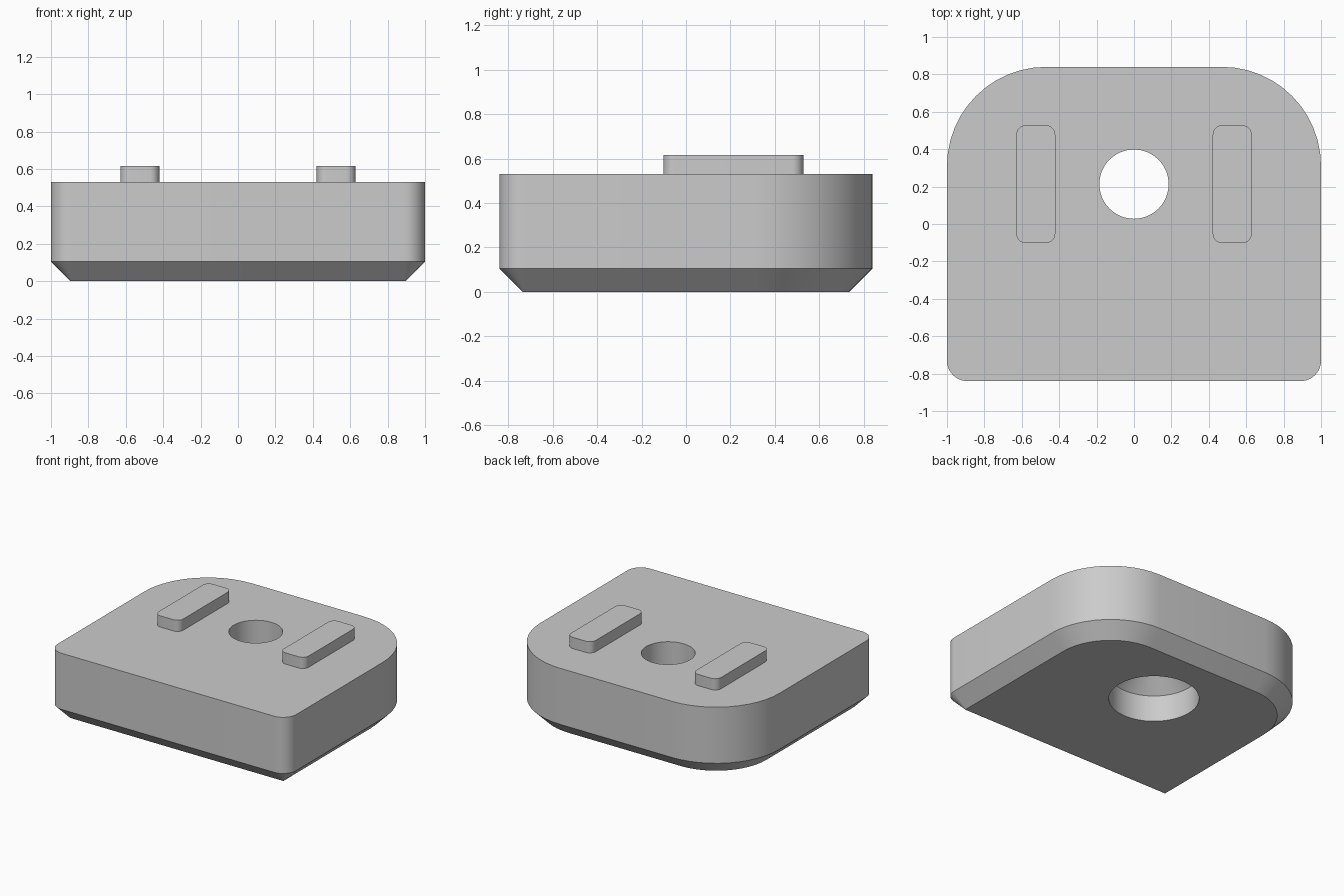
import bpy, bmesh
from math import sin, cos, pi

cube = bpy.data.objects.get("Cube")
if cube:
    bpy.data.objects.remove(cube, do_unlink=True)

grey = bpy.data.materials.new("light grey")
grey.use_nodes = True
colour = (0.6, 0.6, 0.6, 1)
grey.diffuse_color = colour
grey.node_tree.nodes["Principled BSDF"].inputs["Base Color"].default_value = colour


def rounded_outline(hx, hy, front_r, back_r, cx=0, cy=0, steps=12):
    """Counter-clockwise rectangle with separate front and back corner radii."""
    points = []
    corners = [(1, 1, back_r), (-1, 1, back_r), (-1, -1, front_r), (1, -1, front_r)]
    for quarter, (sx, sy, r) in enumerate(corners):
        for i in range(steps + 1):
            a = (quarter + i / steps) * pi / 2
            points.append((cx + sx * (hx - r) + r * cos(a),
                           cy + sy * (hy - r) + r * sin(a)))
    return points


def circle(r, cx, cy, steps=64):
    return [(cx + r * cos(2 * pi * i / steps), cy + r * sin(2 * pi * i / steps))
            for i in range(steps)]


def loft(name, levels):
    """Capped solid through (outline, height) levels, bottom to top."""
    bm = bmesh.new()
    rings = [[bm.verts.new((x, y, z)) for x, y in outline] for outline, z in levels]
    n = len(rings[0])
    for low, high in zip(rings, rings[1:]):
        for i in range(n):
            j = (i + 1) % n
            bm.faces.new((low[i], low[j], high[j], high[i]))
    bm.faces.new(rings[0][::-1])
    bm.faces.new(rings[-1])
    mesh = bpy.data.meshes.new(name)
    bm.to_mesh(mesh)
    bm.free()
    mesh.materials.append(grey)
    obj = bpy.data.objects.new(name, mesh)
    bpy.context.collection.objects.link(obj)
    return obj


def smooth(obj):
    bpy.ops.object.select_all(action='DESELECT')
    obj.select_set(True)
    bpy.context.view_layer.objects.active = obj
    bpy.ops.object.shade_smooth_by_angle(angle=pi / 6)


# Block with a chamfered underside
top, bevel = 0.53, 0.105
full = rounded_outline(1, 0.84, 0.11, 0.53)
base = rounded_outline(1 - bevel, 0.84 - bevel, 0.11 - bevel, 0.53 - bevel)
body = loft("body", [(base, 0), (full, bevel), (full, top)])

# Screw hole: wide recess below, cone, then narrow bore
hole_y, bore, recess = 0.213, 0.185, 0.31
wide, narrow = circle(recess, 0, hole_y), circle(bore, 0, hole_y)
cutter = loft("hole_cutter", [(wide, -0.1), (wide, 0.2), (narrow, 0.325), (narrow, 0.7)])
cutter.hide_render = True
cut = body.modifiers.new("screw_hole", 'BOOLEAN')
cut.operation = 'DIFFERENCE'
cut.solver = 'EXACT'
cut.object = cutter
bpy.context.view_layer.objects.active = body
bpy.ops.object.modifier_apply(modifier=cut.name)
bpy.data.objects.remove(cutter, do_unlink=True)
smooth(body)

# Raised locating ribs
for side, sign in (("left", 1), ("right", -1)):
    outline = rounded_outline(0.104, 0.315, 0.05, 0.05, sign * 0.525, 0.213, 8)
    smooth(loft(side + "_rib", [(outline, top), (outline, 0.615)]))
